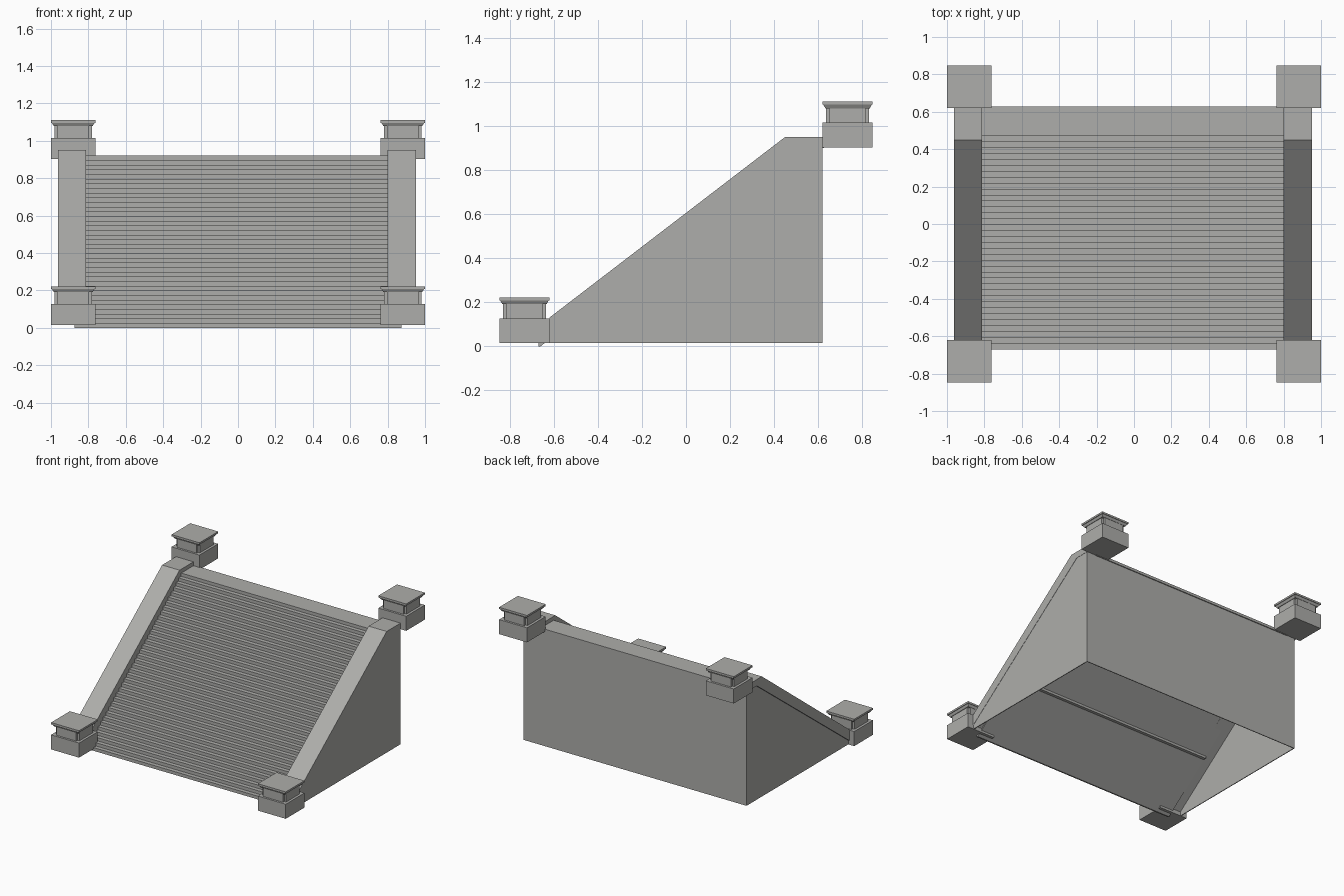
import bpy, bmesh

if "Cube" in bpy.data.objects:
    bpy.data.objects.remove(bpy.data.objects["Cube"])

# one stone colour for everything
stone = bpy.data.materials.new("grey stone")
stone.diffuse_color = (0.42, 0.42, 0.405, 1)
stone.use_nodes = True
stone.node_tree.nodes["Principled BSDF"].inputs["Base Color"].default_value = stone.diffuse_color


def finish(name, bm):
    bmesh.ops.recalc_face_normals(bm, faces=bm.faces)
    mesh = bpy.data.meshes.new(name)
    bm.to_mesh(mesh)
    bm.free()
    mesh.materials.append(stone)
    obj = bpy.data.objects.new(name, mesh)
    bpy.context.collection.objects.link(obj)
    return obj


def prism(name, profile, x0, x1):
    """Extrude a (y, z) profile along x."""
    bm = bmesh.new()
    face = bm.faces.new([bm.verts.new((x0, y, z)) for y, z in profile])
    ext = bmesh.ops.extrude_face_region(bm, geom=[face])
    verts = [v for v in ext["geom"] if isinstance(v, bmesh.types.BMVert)]
    bmesh.ops.translate(bm, verts=verts, vec=(x1 - x0, 0, 0))
    return finish(name, bm)


def block(name, x0, x1, y0, y1, z0, z1):
    return prism(name, [(y0, z0), (y1, z0), (y1, z1), (y0, z1)], x0, x1)


def add_tier(bm, cx, cy, hx, hy, z0, z1, flare=0.0):
    """Box tier, optionally wider at the top."""
    rings = [[bm.verts.new((cx + sx * (hx + f), cy + sy * (hy + f), z))
              for sx, sy in ((-1, -1), (1, -1), (1, 1), (-1, 1))]
             for z, f in ((z0, 0), (z1, flare))]
    bm.faces.new(rings[0])
    bm.faces.new(rings[1])
    for i in range(4):
        j = (i + 1) % 4
        bm.faces.new((rings[0][i], rings[0][j], rings[1][j], rings[1][i]))


def post(name, cx, cy, z):
    bm = bmesh.new()
    add_tier(bm, cx, cy, 0.119, 0.114, z, z + 0.112)                 # base
    add_tier(bm, cx, cy, 0.100, 0.082, z + 0.112, z + 0.178)         # notched neck
    add_tier(bm, cx, cy, 0.084, 0.098, z + 0.112, z + 0.178)
    add_tier(bm, cx, cy, 0.104, 0.100, z + 0.176, z + 0.193, 0.010)  # flared cap
    add_tier(bm, cx, cy, 0.119, 0.114, z + 0.193, z + 0.207)
    return finish(name, bm)


# staircase with sloping underside and top landing
N = 36
run, rise = 1.14 / N, 0.92 / (N + 1)
steps = [(-0.67, 0.0)]
for i in range(N):
    steps += [(-0.67 + i * run, (i + 1) * rise), (-0.67 + (i + 1) * run, (i + 1) * rise)]
steps += [(0.47, 0.92), (0.627, 0.92), (0.627, 0.90), (0.49, 0.90), (-0.66, 0.0)]
prism("stairs", steps, -0.875, 0.875)

# small cross beam under the stairs
block("under_beam", -0.875, 0.875, -0.285, -0.26, 0.295, 0.315)

# sloping side rails and the thin walls beneath them
rail = [(-0.62, 0.045), (-0.62, 0.13), (0.45, 0.95), (0.62, 0.95), (0.62, 0.90), (0.51, 0.90)]
wall = [(-0.62, 0.015), (-0.62, 0.045), (0.51, 0.90), (0.62, 0.90), (0.62, 0.015)]
for side, rx0, rx1, wx in (("left", -0.962, -0.813, -0.950), ("right", 0.798, 0.952, 0.944)):
    prism(side + "_rail", rail, rx0, rx1)
    prism(side + "_wall", wall, wx, wx + 0.006)

# back wall
block("back_wall", -0.95, 0.95, 0.614, 0.62, 0.015, 0.90)

# four corner posts
for side, sx in (("left", -1), ("right", 1)):
    post("front_post_" + side, sx * 0.881, -0.733, 0.015)
    post("back_post_" + side, sx * 0.881, 0.733, 0.903)
